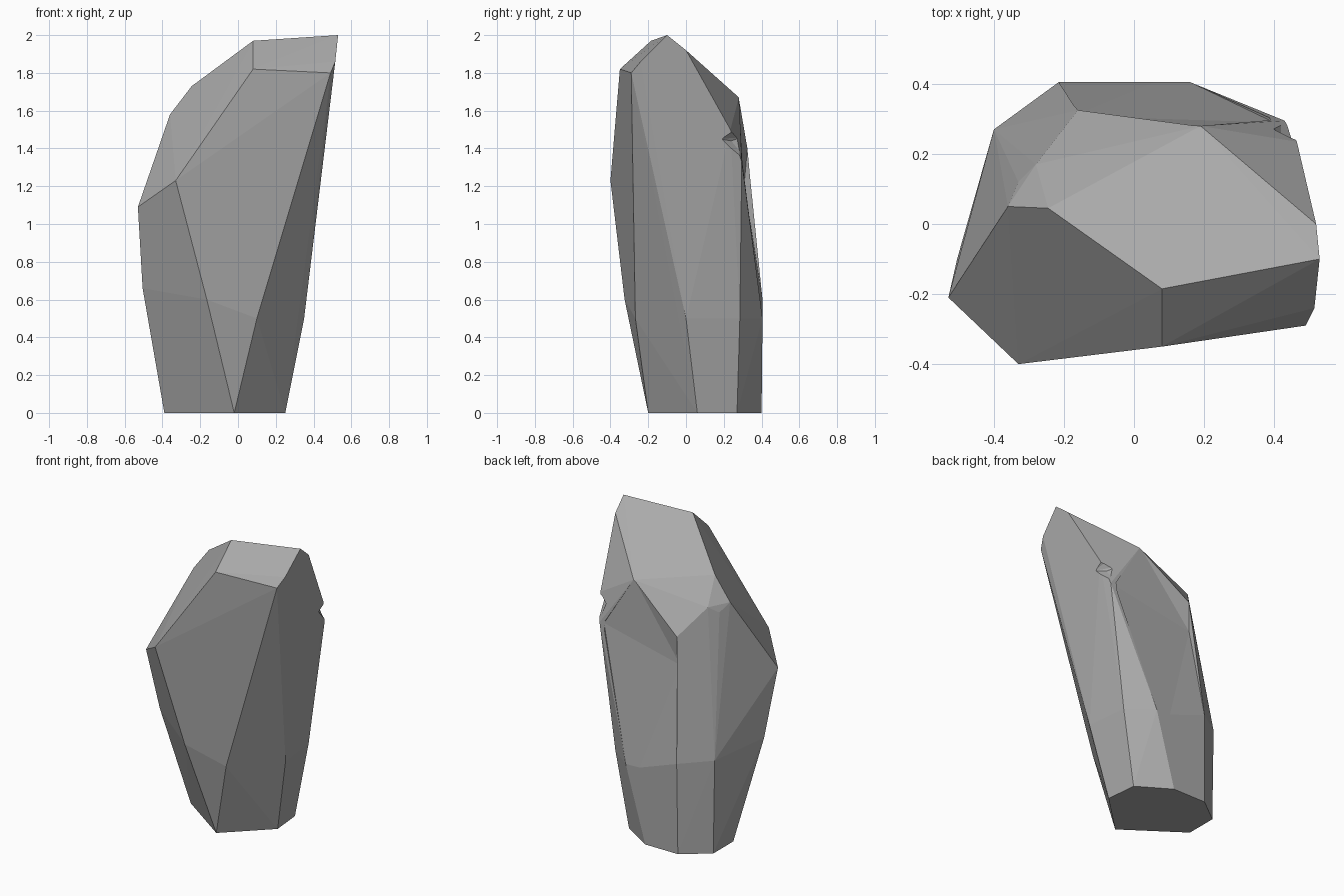
import bpy
import bmesh
from math import radians
from mathutils import Vector

cube = bpy.data.objects.get("Cube")
if cube:
    bpy.data.objects.remove(cube, do_unlink=True)

stone = bpy.data.materials.new("stone grey")
stone.use_nodes = True
grey = (0.4, 0.4, 0.4, 1)
stone.diffuse_color = grey
stone.node_tree.nodes["Principled BSDF"].inputs["Base Color"].default_value = grey


def hull(name, points):
    """Wrap a faceted solid around a few corner points."""
    bm = bmesh.new()
    for p in points:
        bm.verts.new(p)
    result = bmesh.ops.convex_hull(bm, input=bm.verts)
    loose = {g for g in result["geom_interior"] + result["geom_unused"]
             if isinstance(g, bmesh.types.BMVert)}
    bmesh.ops.delete(bm, geom=list(loose), context="VERTS")
    bmesh.ops.recalc_face_normals(bm, faces=bm.faces)
    mesh = bpy.data.meshes.new(name)
    bm.to_mesh(mesh)
    bm.free()
    mesh.materials.append(stone)
    obj = bpy.data.objects.new(name, mesh)
    bpy.context.collection.objects.link(obj)
    return obj


def carve(target, cutter):
    cutter.hide_render = True
    cutter.hide_set(True)
    cutter.display_type = "WIRE"
    mod = target.modifiers.new(cutter.name, "BOOLEAN")
    mod.operation = "DIFFERENCE"
    mod.solver = "EXACT"
    mod.object = cutter


# Corner rings of the boulder, from the ground up
base = [(-.02, -.2, 0), (.25, .06, 0), (.23, .27, 0), (.02, .4, 0),
        (-.22, .4, 0), (-.39, .27, 0), (-.39, .06, 0)]
mid_left, mid_right = Vector((-.215, .405, .6)), Vector((.16, .405, .5))
waist = [(-.165, -.325, .6), (.1, -.268, .5), (.35, 0, .5), (.32, .285, .5),
         mid_right, mid_left, (-.4, .27, .62), (-.505, -.1, .66)]
ridge_back, ridge_side = Vector((-.16, .325, 1.4)), Vector((.19, .28, 1.67))
shoulder = [(-.53, -.21, 1.09), (-.33, -.4, 1.23), ridge_back, ridge_side,
            (.43, .295, 1.33), (.465, .235, 1.5)]
chipped_corner = [(-.245, .045, 1.73), (-.36, .05, 1.58),
                  (-.33, .12, 1.53), (-.28, .17, 1.57)]
crown = [(.08, -.35, 1.82), (.49, -.29, 1.8), (.515, -.24, 1.86),
         (.53, -.1, 2), (.08, -.185, 1.97), (.52, 0, 1.92)]
boulder = hull("boulder", base + waist + shoulder + chipped_corner + crown)

# Shallow hollow across the back
low_left, low_right = Vector((-.175, .308, 1.21)), Vector((.4, .29, 1.33))
outer = [low_left.lerp(mid_left, 1.2), low_right.lerp(mid_right, 1.2),
         low_left.lerp(ridge_back, 1.2), low_right.lerp(ridge_side, 1.02)]
out = Vector((0, .15, 0))
carve(boulder, hull("back_hollow_cutter",
                    [low_left, low_right] + outer + [p + out for p in outer]))

# Small notch on the back left edge
carve(boulder, hull("edge_notch_cutter", [
    (.42, .24, 1.44), (.47, .18, 1.45), (.38, .3, 1.46), (.55, .4, 1.3),
    (.55, .4, 1.55), (.5, .25, 1.51), (.42, .31, 1.51), (.47, .28, 1.33),
    (.42, .32, 1.34)]))

# Merge nearly flat triangles into clean facets
facets = boulder.modifiers.new("facets", "DECIMATE")
facets.decimate_type = "DISSOLVE"
facets.angle_limit = radians(1)
